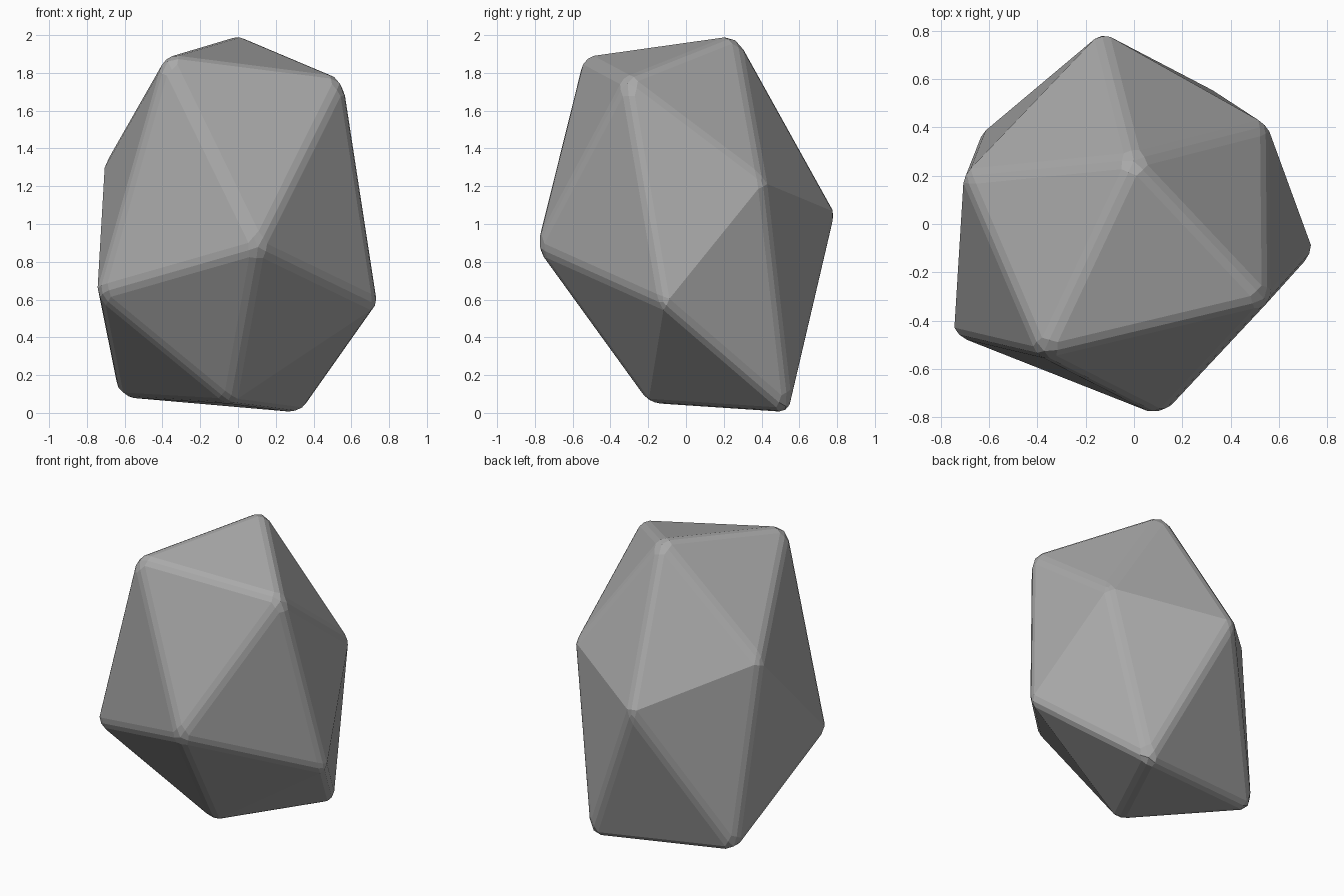
import bpy
import bmesh
import math

cube = bpy.data.objects.get("Cube")
if cube:
    bpy.data.objects.remove(cube, do_unlink=True)

# Stone colour
stone = bpy.data.materials.new("stone grey")
stone.use_nodes = True
grey = (0.4, 0.4, 0.4, 1)
stone.diffuse_color = grey
stone.node_tree.nodes["Principled BSDF"].inputs["Base Color"].default_value = grey

# Corners of an uneven icosahedron: two poles and two staggered rings
top_point = (0, 0.27, 2.005)
bottom_point = (-0.04, -0.2, 0.05)
upper_ring = [(-0.385, -0.545, 1.89), (0.557, -0.32, 1.77), (0.55, 0.41, 1.22),
              (-0.135, 0.795, 1.06), (-0.704, 0.2, 1.33)]
lower_ring = [(0.11, -0.797, 0.875), (0.742, -0.115, 0.57), (0.34, 0.547, 0),
              (-0.635, 0.375, 0.085), (-0.745, -0.46, 0.63)]

bm = bmesh.new()
top = bm.verts.new(top_point)
bottom = bm.verts.new(bottom_point)
upper = [bm.verts.new(p) for p in upper_ring]
lower = [bm.verts.new(p) for p in lower_ring]
for i in range(len(upper)):
    j = (i + 1) % len(upper)
    bm.faces.new((top, upper[i], upper[j]))
    bm.faces.new((upper[i], lower[i], upper[j]))
    bm.faces.new((upper[j], lower[i], lower[j]))
    bm.faces.new((bottom, lower[j], lower[i]))
bmesh.ops.recalc_face_normals(bm, faces=bm.faces)

mesh = bpy.data.meshes.new("rock")
bm.to_mesh(mesh)
bm.free()
mesh.materials.append(stone)
rock = bpy.data.objects.new("rock", mesh)
bpy.context.collection.objects.link(rock)

# Worn edges
bevel = rock.modifiers.new("worn edges", 'BEVEL')
bevel.width = 0.04
bevel.segments = 2
bevel.limit_method = 'ANGLE'
bevel.angle_limit = math.radians(30)
